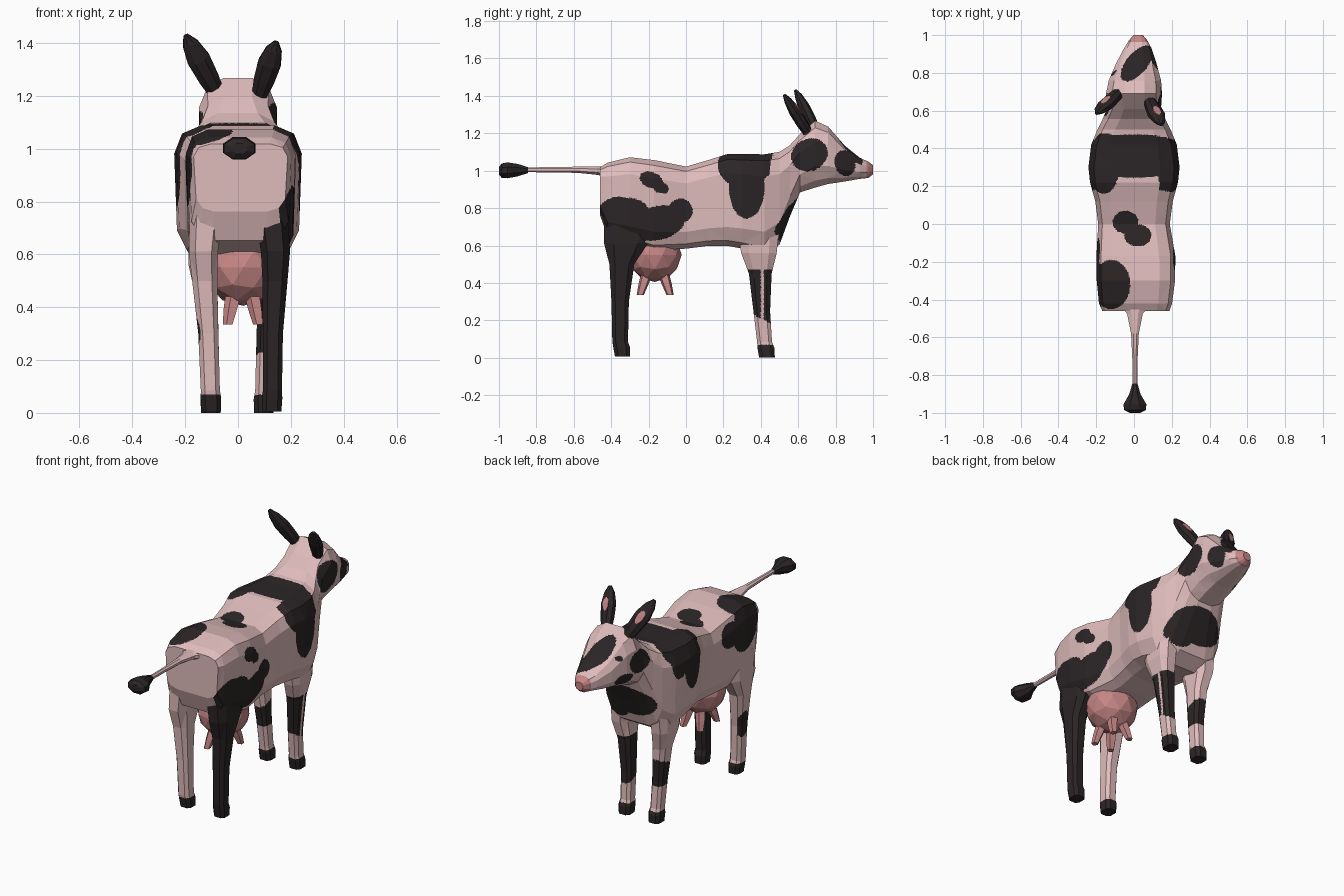
import bpy, bmesh, math
from mathutils import Vector, Matrix

if "Cube" in bpy.data.objects:
    bpy.data.objects.remove(bpy.data.objects["Cube"])

def material(name, col):
    m = bpy.data.materials.new(name)
    m.diffuse_color = (*col, 1)
    m.use_nodes = True
    m.node_tree.nodes["Principled BSDF"].inputs["Base Color"].default_value = m.diffuse_color
    return m

MATS = [material("pale_pink_hide", (0.74, 0.50, 0.50)),
        material("black_patches", (0.024, 0.018, 0.019)),
        material("deep_pink_skin", (0.56, 0.24, 0.235))]
PINK, BLACK, SKIN = 0, 1, 2

def power(v, e):
    return math.copysign(abs(v) ** e, v)

def refine(bm, size):
    """Split long edges so painted patch borders come out clean."""
    for _ in range(7):
        bmesh.ops.triangulate(bm, faces=bm.faces[:])
        long = [e for e in bm.edges if e.calc_length() > size]
        if not long:
            break
        bmesh.ops.subdivide_edges(bm, edges=long, cuts=1)
    bmesh.ops.triangulate(bm, faces=bm.faces[:])

def finish(bm, name, paint, size=None):
    bmesh.ops.recalc_face_normals(bm, faces=bm.faces[:])
    if size:
        refine(bm, size)
    bm.normal_update()
    for f in bm.faces:
        f.smooth = False
        f.material_index = paint(f.calc_center_median(), f.normal) if callable(paint) else paint
    me = bpy.data.meshes.new(name)
    bm.to_mesh(me)
    bm.free()
    for m in MATS:
        me.materials.append(m)
    ob = bpy.data.objects.new(name, me)
    bpy.context.collection.objects.link(ob)
    return ob

def loft(name, rings, paint, sides=8, size=None, taper=0):
    """Rings are (centre, half-axis u, half-axis v, roundness exponent)."""
    bm = bmesh.new()
    loops = []
    for c, u, v, e in rings:
        loop = []
        for i in range(sides):
            a = 2 * math.pi * (i + 0.5) / sides
            s = power(math.sin(a), e)
            wide = power(math.cos(a), e) * (1 + taper * min(s + .3, 0))
            loop.append(bm.verts.new(Vector(c) + Vector(u) * wide + Vector(v) * s))
        loops.append(loop)
    for a, b in zip(loops, loops[1:]):
        for i in range(sides):
            j = (i + 1) % sides
            bm.faces.new((a[i], a[j], b[j], b[i]))
    bm.faces.new(loops[0])
    bm.faces.new(loops[-1])
    return finish(bm, name, paint, size)

def inside(p, q, blobs):
    """True if (p, q) lies in any rotated ellipse (p, q, rp, rq, degrees)."""
    for cp, cq, rp, rq, deg in blobs:
        a = math.radians(deg)
        dp, dq = p - cp, q - cq
        s = dp * math.cos(a) + dq * math.sin(a)
        t = dq * math.cos(a) - dp * math.sin(a)
        if (s / rp) ** 2 + (t / rq) ** 2 < 1:
            return True
    return False

# Hide patches: side lists use (y, z), top list uses (x, y)
RIGHT = [(-.36, .68, .15, .18, 0), (-.31, .76, .12, .095, 0), (-.15, .72, .15, .09, 15),
         (-.03, .785, .065, .065, 0),                                    # haunch
         (-.185, .95, .065, .042, -20), (-.135, .91, .045, .03, -20),    # rump spot
         (.31, 1.03, .14, .12, 0), (.325, .91, .095, .165, 0),           # saddle
         (.66, 1.085, .1, .085, 25), (.85, 1.04, .055, .07, 15)]         # neck, muzzle
LEFT = [(.33, 1.06, .15, .11, 0), (.26, .95, .085, .17, 0), (.38, .97, .06, .09, 0),
        (-.31, .93, .13, .15, 20), (-.16, .93, .09, .075, 0),
        (.655, 1.07, .085, .07, 20), (.76, .99, .065, .038, 10), (.8, 1.13, .018, .014, 0)]
TOP = [(0, .36, .32, .115, 0), (-.16, .27, .075, .11, 0), (.18, .3, .06, .12, 0),
       (-.045, .01, .068, .06, 0), (.02, -.06, .072, .058, 0),
       (-.12, -.32, .1, .13, 0), (.015, .85, .115, .055, 50)]
CHEST = [(0, .76, .17, .1, 0), (.1, .71, .09, .09, 0)]

def body_paint(c, n):
    if c.y > .962:
        return SKIN
    if n.x > .3 and inside(c.y, c.z, RIGHT):
        return BLACK
    if n.x < -.3 and inside(c.y, c.z, LEFT):
        return BLACK
    if n.z > .3 and inside(c.x, c.y, TOP):
        return BLACK
    if c.y > .44 and n.y > .15 and c.z < .87 and inside(c.x, c.z, CHEST):
        return BLACK
    return PINK

# Torso, neck and head: y, top, bottom, centre x, half width, roundness
SECTIONS = [(-.46, 1.02, .76, .01, .18, .36), (-.42, 1.045, .65, .008, .196, .36),
            (-.3, 1.075, .61, .01, .21, .38), (-.17, 1.06, .57, .01, .212, .4),
            (0, 1.025, .58, 0, .192, .4), (.12, 1.06, .595, 0, .208, .4),
            (.22, 1.092, .595, 0, .236, .4), (.3, 1.092, .58, 0, .245, .42),
            (.42, 1.092, .55, 0, .23, .45), (.5, 1.105, .60, 0, .197, .5),
            (.555, 1.14, .75, 0, .17, .62), (.61, 1.2, .88, 0, .147, .75),
            (.69, 1.272, .905, 0, .152, .75), (.76, 1.24, .925, .005, .142, .75),
            (.85, 1.135, .94, .012, .11, .75), (.93, 1.07, .955, .02, .075, .75),
            (.975, 1.05, .96, .022, .048, .75), (1.0, 1.03, .98, .022, .025, .8)]
loft("body_and_head",
     [((cx, y, (t + b) / 2), (w, 0, 0), (0, 0, (t - b) / 2), e) for y, t, b, cx, w, e in SECTIONS],
     body_paint, 12, .013, .16)

# Legs: z, centre x, centre y, half width, half depth
HIND = [(.006, .108, -.34, .038, .042), (.055, .11, -.344, .041, .047), (.085, .112, -.352, .038, .044),
        (.3, .118, -.352, .04, .049), (.5, .13, -.343, .05, .07),
        (.61, .134, -.322, .058, .122), (.76, .122, -.315, .066, .13)]
FORE = [(0, .103, .433, .039, .044), (.05, .103, .428, .041, .048), (.085, .103, .42, .035, .042),
        (.25, .108, .405, .037, .047), (.45, .12, .397, .045, .064),
        (.56, .136, .39, .054, .1), (.7, .132, .385, .06, .12)]

def leg(name, rings, side, shift, black):
    """Mirrored leg; the lower end is shifted sideways a little."""
    def paint(c, n):
        return BLACK if c.z < .07 or black(c, n) else PINK
    loft(name, [((side * x + shift * (1 - z), y, z), (rx, 0, 0), (0, ry, 0), .65)
                for z, x, y, rx, ry in rings], paint, 8, .013)

leg("hind_leg_right", HIND, 1, .02, lambda c, n: True)
leg("hind_leg_left", HIND, -1, .008, lambda c, n: n.x < -.2 and inside(c.y, c.z, [(-.34, .31, .05, .08, 0)]))
leg("front_leg_right", FORE, 1, -.005, lambda c, n: .21 - .5 * (c.y - .4) < c.z < .47
    and not (c.x > .1 and abs(c.y - .408) < .008))
leg("front_leg_left", FORE, -1, .0, lambda c, n: .22 < c.z < .36 + .4 * (c.y - .4))

# Tail and tuft: y, z, half width, half height
def tail_part(name, rows, mat):
    loft(name, [((.005, y, z), (w, 0, 0), (0, 0, h), 1) for y, z, w, h in rows], mat, 8)

tail_part("tail", [(-.43, .995, .085, .03), (-.475, 1.0, .045, .024), (-.58, 1.005, .022, .018),
                   (-.72, 1.005, .015, .015), (-.86, 1.005, .014, .014)], PINK)
tail_part("tail_tuft", [(-.845, 1.003, .015, .017), (-.9, 1.003, .032, .036),
                        (-.955, 1.002, .066, .046), (-.985, 1.0, .062, .042), (-1.0, 1.0, .03, .022)], BLACK)

# Ears: leaf-shaped lofts with a pink inner patch facing forward
def ear(name, base, tip):
    base, tip = Vector(base), Vector(tip)
    axis = tip - base
    wide = axis.cross(Vector((0, 1, 0))).normalized()
    thin = wide.cross(axis).normalized()
    if thin.y < 0:
        thin = -thin
    rows = [(0, .03, .026), (.3, .042, .031), (.6, .047, .03), (.85, .033, .02), (1, .01, .008)]

    def paint(c, n):
        along = (c - base).dot(axis) / axis.length_squared
        across = (c - base).dot(wide)
        return SKIN if n.dot(thin) > .3 and inside(along, across, [(.57, 0, .15, .019, 0)]) else BLACK
    loft(name, [(base + axis * t, wide * w, thin * h, .9) for t, w, h in rows], paint, 8, .01)

ear("ear_left", (-.075, .70, 1.2), (-.198, .585, 1.43))
ear("ear_right", (.08, .655, 1.2), (.145, .525, 1.405))

# Wide udder with four short splayed teats
bm = bmesh.new()
bmesh.ops.create_icosphere(bm, subdivisions=2, radius=1,
                           matrix=Matrix.Translation((.02, -.168, .55)) @ Matrix.Diagonal((.15, .145, .145, 1)))
finish(bm, "udder", SKIN)
for i, (sx, sy) in enumerate([(-1, -1), (1, -1), (-1, 1), (1, 1)]):
    x, y = .02 + sx * .035, -.165 + sy * .045
    loft("teat_%d" % (i + 1),
         [((x, y, .45), (.032, 0, 0), (0, .032, 0), 1),
          ((x + sx * .012, y + sy * .018, .39), (.028, 0, 0), (0, .028, 0), 1),
          ((x + sx * .022, y + sy * .035, .335), (.02, 0, 0), (0, .02, 0), 1)], SKIN, 5)
